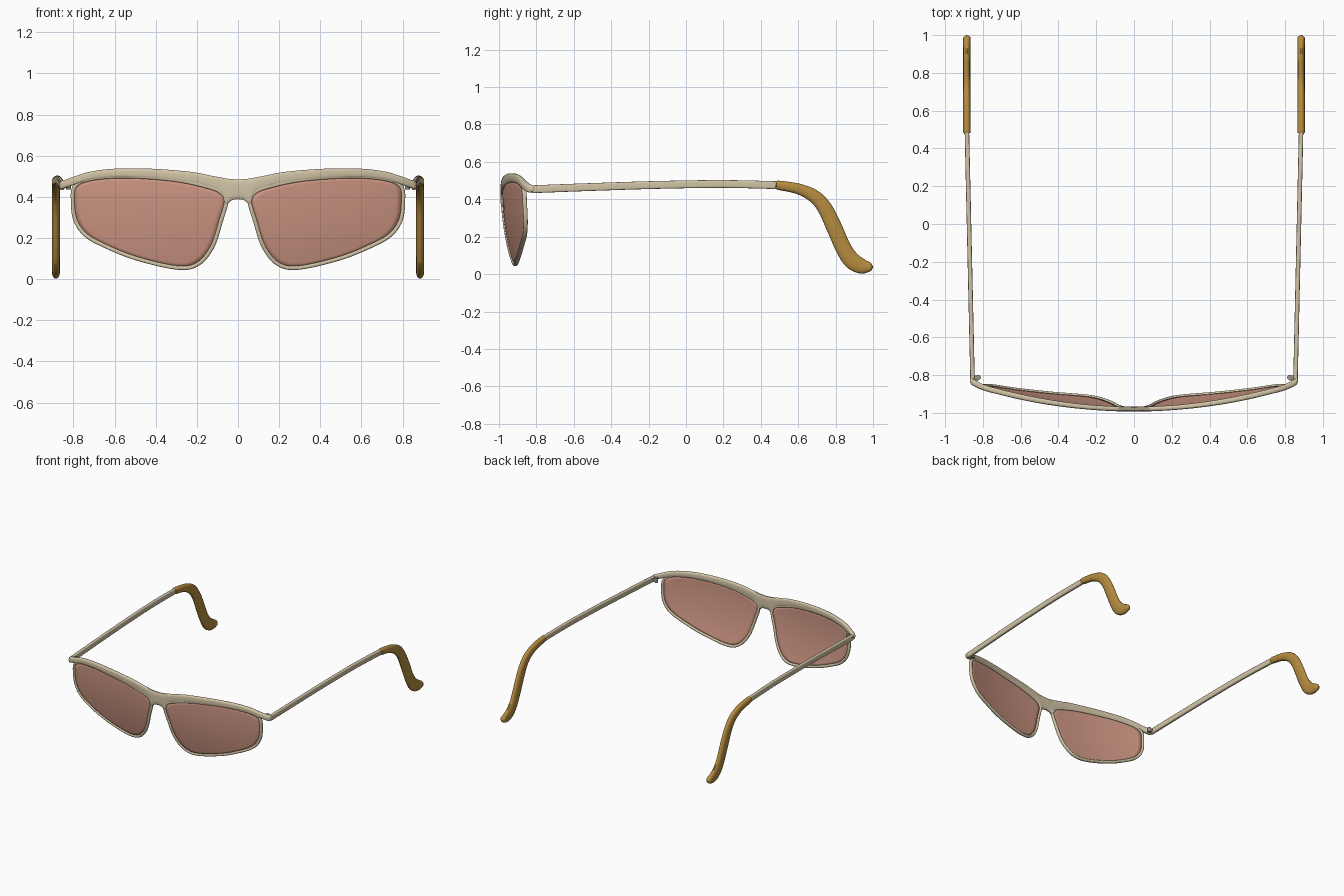
import bpy, bmesh, math
from mathutils import Vector

if "Cube" in bpy.data.objects:
    bpy.data.objects.remove(bpy.data.objects["Cube"])


def material(name, color):
    m = bpy.data.materials.new(name)
    m.use_nodes = True
    m.diffuse_color = (*color, 1)
    bsdf = m.node_tree.nodes["Principled BSDF"]
    bsdf.inputs["Base Color"].default_value = (*color, 1)
    bsdf.inputs["Roughness"].default_value = 0.5
    return m


CREAM = material("cream frame", (0.64, 0.55, 0.38))
ROSE = material("rose lens", (0.62, 0.31, 0.23))
AMBER = material("amber tip", (0.46, 0.26, 0.05))
STEEL = material("hinge steel", (0.3, 0.29, 0.26))


def smooth_path(points, steps, closed=False):
    """Catmull-Rom samples through points of any dimension."""
    n, out = len(points), []
    pick = (lambda i: points[i % n]) if closed else (lambda i: points[max(0, min(n - 1, i))])
    for i in range(n if closed else n - 1):
        a, b, c, d = (pick(i + k) for k in (-1, 0, 1, 2))
        for s in range(steps):
            t = s / steps
            out.append([0.5 * (2 * q + (r - p) * t + (2 * p - 5 * q + 4 * r - u) * t * t
                               + (3 * q - p - 3 * r + u) * t ** 3)
                        for p, q, r, u in zip(a, b, c, d)])
    if not closed:
        out.append(list(points[-1]))
    return out


def section(center, u, v, power=1.0, sides=16):
    """Rounded ring around center, spanned by half-axes u and v."""
    ring = []
    for k in range(sides):
        a = 2 * math.pi * (k + 0.5) / sides
        c, s = math.cos(a), math.sin(a)
        ring.append(center + u * math.copysign(abs(c) ** power, c)
                    + v * math.copysign(abs(s) ** power, s))
    return ring


def finish(name, bm, mat):
    """Make a mirrored, smooth-shaded object from a half mesh."""
    bmesh.ops.recalc_face_normals(bm, faces=bm.faces)
    mesh = bpy.data.meshes.new(name)
    bm.to_mesh(mesh)
    bm.free()
    mesh.materials.append(mat)
    ob = bpy.data.objects.new(name, mesh)
    bpy.context.collection.objects.link(ob)
    mirror = ob.modifiers.new("Mirror", 'MIRROR')
    mirror.merge_threshold = 0.0005
    bpy.ops.object.select_all(action='DESELECT')
    ob.select_set(True)
    bpy.context.view_layer.objects.active = ob
    bpy.ops.object.shade_smooth_by_angle(angle=math.radians(40))
    return ob


def loft(name, rings, mat, closed=False, cap_start=True, cap_end=True):
    bm = bmesh.new()
    rows = [[bm.verts.new(p) for p in ring] for ring in rings]
    n = len(rows[0])
    for i in range(len(rows) - (0 if closed else 1)):
        a, b = rows[i], rows[(i + 1) % len(rows)]
        for k in range(n):
            bm.faces.new((a[k], a[(k + 1) % n], b[(k + 1) % n], b[k]))
    if not closed and cap_start:
        bm.faces.new(rows[0])
    if not closed and cap_end:
        bm.faces.new(rows[-1])
    return finish(name, bm, mat)


def face_y(x, z):
    """Wrapped and tilted front surface shared by lenses and frame."""
    return -0.98 + 0.18 * x * x + 0.33 * max(0, 0.46 - z) ** 2


# Lens outline in x, z
outline = smooth_path([(.063, .375), (.078, .41), (.13, .438), (.3, .476), (.54, .494), (.71, .482),
                       (.785, .45), (.797, .387), (.785, .29), (.735, .218), (.64, .165),
                       (.494, .107), (.3, .062), (.2, .077), (.13, .16), (.087, .29)], 6, True)

# Lenses: concentric rings on the wrapped surface
bm = bmesh.new()
cx, cz = 0.42, 0.29
hub = bm.verts.new((cx, face_y(cx, cz), cz))
previous = None
for f in (0.2, 0.4, 0.6, 0.8, 0.92, 1.0):
    row = []
    for x, z in outline:
        px, pz = cx + (x - cx) * f, cz + (z - cz) * f
        row.append(bm.verts.new((px, face_y(px, pz), pz)))
    for k in range(len(row)):
        j = (k + 1) % len(row)
        if previous:
            bm.faces.new((previous[k], previous[j], row[j], row[k]))
        else:
            bm.faces.new((hub, row[j], row[k]))
    previous = row
lenses = finish("lenses", bm, ROSE)
solid = lenses.modifiers.new("Thickness", 'SOLIDIFY')
solid.thickness = 0.008
solid.offset = 0

# Thin rims around the lenses
rings = []
for i, (x, z) in enumerate(outline):
    x0, z0 = outline[i - 1]
    x1, z1 = outline[(i + 1) % len(outline)]
    out = Vector((-(z1 - z0), 0, x1 - x0)).normalized()
    px, pz = x + out.x * 0.006, z + out.z * 0.006
    rings.append(section(Vector((px, face_y(px, pz), pz)), out * 0.010,
                         Vector((0, 0.012, 0)), 0.7, 12))
loft("rims", rings, CREAM, closed=True)

# Brow bar with bridge: x, top, bottom, rearward shift, half depth
brow = smooth_path([(0, .485, .388, 0, .013), (.03, .487, .383, 0, .013), (.06, .490, .362, 0, .013),
                    (.08, .494, .412, 0, .013), (.13, .503, .440, 0, .013), (.23, .522, .464, 0, .013),
                    (.42, .537, .487, 0, .014), (.6, .537, .493, 0, .015), (.72, .522, .481, 0, .015),
                    (.79, .501, .460, 0, .016), (.84, .483, .443, .008, .018),
                    (.86, .477, .437, .014, .018), (.868, .468, .443, .017, .011)], 5)
rings = []
for x, top, bottom, shift, depth in brow:
    mid = (top + bottom) / 2
    center = Vector((x, face_y(x, 0.46) + shift, mid))
    rings.append(section(center, Vector((0, depth, 0)), Vector((0, 0, (top - bottom) / 2)), 0.6))
loft("brow_bar", rings, CREAM, cap_start=False)

# Temple arms: y, z
arm = smooth_path([(-.82, .454), (-.5, .466), (-.15, .477), (.2, .482), (.51, .475)], 6)
rings = []
for y, z in arm:
    x = 0.855 + 0.03 * (y + 0.82) / 1.33
    rings.append(section(Vector((x, y, z)), Vector((0.012, 0, 0)), Vector((0, 0, 0.021)), 0.45))
loft("temple_arms", rings, CREAM)

# Ear tips: y, z, half height
tip = smooth_path([(.488, .475, .019), (.495, .475, .025), (.6, .456, .029), (.687, .415, .036),
                   (.743, .351, .040), (.79, .255, .043), (.84, .142, .043), (.885, .075, .046),
                   (.935, .044, .042), (.975, .038, .029), (.992, .036, .017), (.999, .035, .004)], 5)
rings = []
for i, (y, z, h) in enumerate(tip):
    a, b = tip[max(0, i - 1)], tip[min(len(tip) - 1, i + 1)]
    across = Vector((0, -(b[1] - a[1]), b[0] - a[0])).normalized()
    rings.append(section(Vector((0.885, y, z)), Vector((min(0.020, h * 0.9), 0, 0)), across * h, 0.9))
loft("ear_tips", rings, AMBER)

# Hinges: barrel with a leaf running into the arm
rings = [section(Vector((.824, -.812, z)), Vector((.013, 0, 0)), Vector((0, .013, 0)))
         for z in (.436, .472)]
loft("hinge_barrels", rings, STEEL)
rings = [section(Vector((x, -.815, .454)), Vector((0, .014, 0)), Vector((0, 0, .012)), 0.4)
         for x in (.824, .858)]
loft("hinge_leaves", rings, STEEL)
